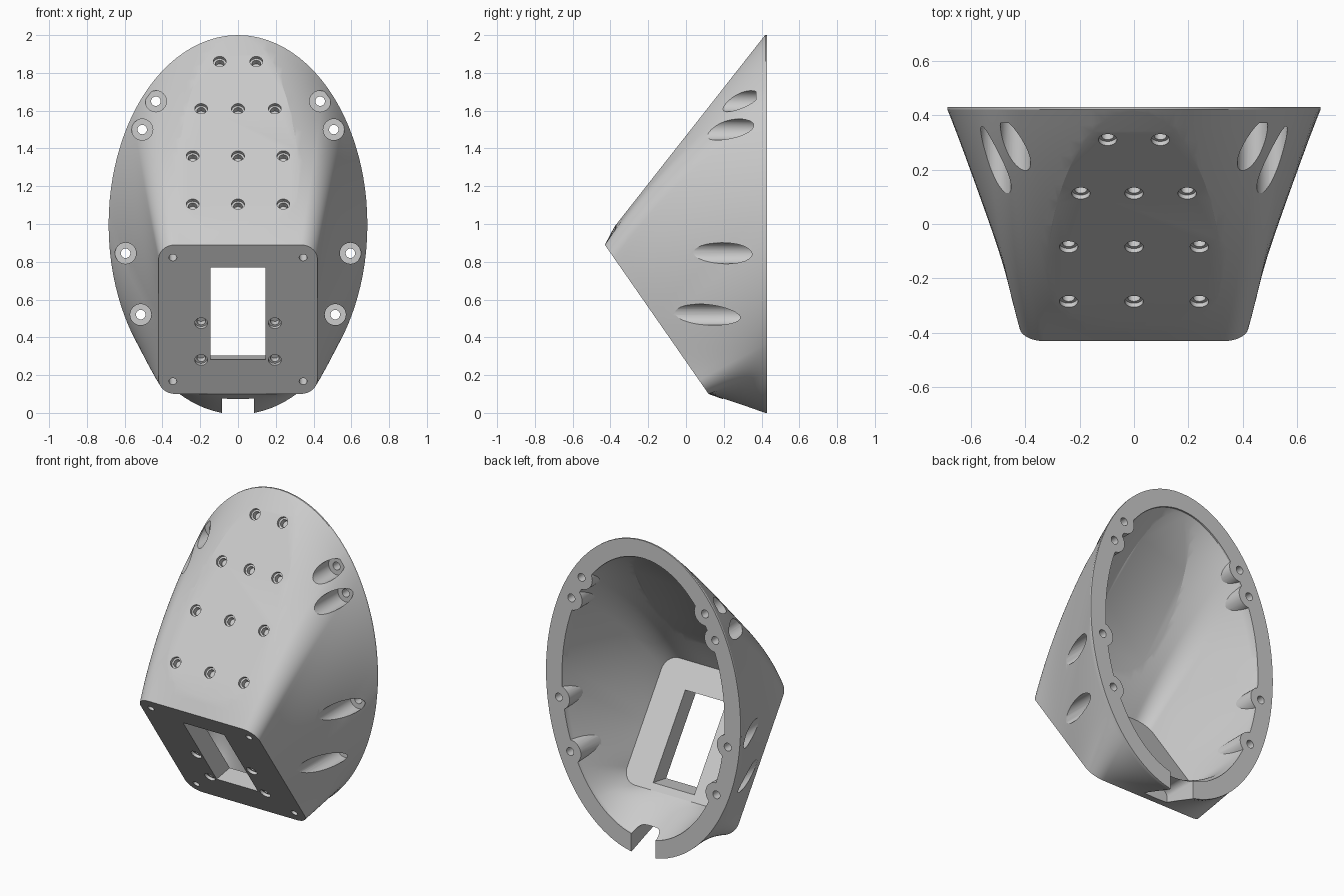
import bpy, bmesh
from math import sin, cos, pi, atan2
from mathutils import Vector, Matrix

if "Cube" in bpy.data.objects:
    bpy.data.objects.remove(bpy.data.objects["Cube"])

UP = Vector((0, -0.571, 0.821))        # up direction of the tilted front plate
IN = Vector((0, 0.821, 0.571))         # inward normal of the plate
MID = Vector((0, -0.155, 0.495))       # plate centre
PANEL_N = Vector((0, -0.786, 0.618))   # outward normal of the sloping top panel
PANEL_P = Vector((0, 0.42, 2.0))


def rounded_rect(w, h, r, edge=24, arc=12):
    """Closed loop of 2D points, half sizes w and h."""
    arcs = []
    for k, (sx, sy) in enumerate([(1, 1), (-1, 1), (-1, -1), (1, -1)]):
        arcs.append([(sx * (w - r) + r * cos((k + i / arc) * pi / 2),
                      sy * (h - r) + r * sin((k + i / arc) * pi / 2)) for i in range(arc + 1)])
    pts = []
    for k in range(4):
        a, b = arcs[k][-1], arcs[(k + 1) % 4][0]
        pts += arcs[k]
        pts += [(a[0] + (b[0] - a[0]) * i / edge, a[1] + (b[1] - a[1]) * i / edge)
                for i in range(1, edge)]
    return pts


def skin(bm, rings):
    """Capped tube through a list of equal rings."""
    vs = [[bm.verts.new(p) for p in ring] for ring in rings]
    n = len(vs[0])
    for a, b in zip(vs, vs[1:]):
        for i in range(n):
            j = (i + 1) % n
            bm.faces.new((a[i], a[j], b[j], b[i]))
    bm.faces.new(vs[0][::-1])
    bm.faces.new(vs[-1])


def make(name, bm):
    bmesh.ops.recalc_face_normals(bm, faces=bm.faces[:])
    me = bpy.data.meshes.new(name)
    bm.to_mesh(me)
    bm.free()
    ob = bpy.data.objects.new(name, me)
    bpy.context.collection.objects.link(ob)
    return ob


def loft(name, w, h, centre, rim, end_y, panel_offset, steps=18):
    """Rounded rectangle on the plate blended into the rear oval, top sliced flat."""
    base = rounded_rect(w, h, 0.09)
    rings = []
    for s in range(steps + 1):
        t = s / steps
        ring = []
        for u, v in base:
            a = atan2(u / w, v / h)
            c = max(0, cos(a))
            e = a + 0.2 * sin(a) * c * c
            p = centre + UP * v + Vector((u, 0, 0))
            q = Vector(((0.685 - rim) * sin(e), 0.42, 0.996 + (1.004 - rim) * cos(e)))
            bulge = PANEL_N * 0.25 * (1 - (1 - c) ** 2)
            bulge.x += (0.03 + 0.12 * c) * sin(a) ** 3
            ring.append(p.lerp(q, t) + bulge * t * (1 - t))
        rings.append(ring)
    rings.append([Vector((p.x, end_y, p.z)) for p in rings[-1]])
    bm = bmesh.new()
    skin(bm, rings)
    bmesh.ops.bisect_plane(bm, geom=bm.verts[:] + bm.edges[:] + bm.faces[:], dist=1e-5,
                           plane_co=PANEL_P + PANEL_N * panel_offset, plane_no=PANEL_N,
                           clear_outer=True)
    bmesh.ops.edgeloop_fill(bm, edges=[e for e in bm.edges if e.is_boundary])
    return make(name, bm)


def bore(bm, p, axis, profile, seg=32):
    """Stepped round cutter: profile is (distance along axis, radius)."""
    rot = Vector(axis).to_track_quat('Z', 'Y')
    skin(bm, [[Vector(p) + rot @ Vector((r * cos(2 * pi * i / seg), r * sin(2 * pi * i / seg), d))
               for i in range(seg)] for d, r in profile])


def subtract(ob, cutter):
    m = ob.modifiers.new("cut", 'BOOLEAN')
    m.operation, m.solver, m.object = 'DIFFERENCE', 'EXACT', cutter
    bpy.context.view_layer.objects.active = ob
    bpy.ops.object.modifier_apply(modifier=m.name)
    bpy.data.objects.remove(cutter)


shell = loft("housing_shell", 0.42, 0.481, MID, 0, 0.43, 0.001)
cavity = loft("cavity_cutter", 0.345, 0.39, MID + IN * 0.12 + UP * 0.03, 0.112, 0.5, -0.067)

cuts, bosses = bmesh.new(), bmesh.new()

# Rim screws: counterbores from the front, with round bosses inside
for x, z, stop in [(0.435, 1.65, 0.37), (0.507, 1.5, 0.36), (0.595, 0.845, 0.36), (0.515, 0.52, 0.34)]:
    for sx in (-x, x):
        bore(cuts, (sx, 0, z), (0, 1, 0), [(-0.7, 0.056), (stop, 0.056), (stop, 0.025), (0.6, 0.025)])
        bore(bosses, (sx, 0, z), (0, 1, 0), [(-0.7, 0.076), (0.7, 0.076)])

# Blind holes on the sloping panel
blind = [(-0.05, 0.034), (0.018, 0.034), (0.018, 0.023), (0.05, 0.023)]
for z, xs in [(1.86, (-0.097, 0.097)), (1.61, (-0.195, 0, 0.195)),
              (1.36, (-0.24, 0, 0.24)), (1.105, (-0.24, 0, 0.24))]:
    for x in xs:
        y = 0.42 - (2 - z) * 0.618 / 0.786
        bore(cuts, (x, y, z), -PANEL_N, blind)

# Blind holes on the front plate
small = [(-0.05, 0.021), (0.06, 0.021)]
for x, z, prof in [(0.195, 0.475, blind), (0.195, 0.28, blind), (0.345, 0.822, small), (0.345, 0.167, small)]:
    for sx in (-x, x):
        bore(cuts, MID + Vector((sx, 0, 0)) + UP * ((z - MID.z) / UP.z), IN, prof)

# Window through the plate, its floor rising slightly inward
window = [(-0.6, 0.23, 0.77), (-0.05, 0.275, 0.77), (0.13, 0.305, 0.77), (0.34, 0.32, 0.77)]
skin(cuts, [[Vector((-0.145, y, lo)), Vector((0.145, y, lo)),
             Vector((0.145, y, hi)), Vector((-0.145, y, hi))] for y, lo, hi in window])

# Cable notch at the bottom of the rim
notch = rounded_rect(0.085, 0.12, 0.04, 4, 8)
skin(cuts, [[Vector((u, y, v + 0.03)) for u, v in notch] for y in (0.195, 0.6)])

subtract(cavity, make("boss_cutter", bosses))
subtract(shell, cavity)
subtract(shell, make("hole_cutter", cuts))

bpy.ops.object.select_all(action='DESELECT')
shell.select_set(True)
bpy.context.view_layer.objects.active = shell
bpy.ops.object.shade_smooth_by_angle(angle=0.35)
